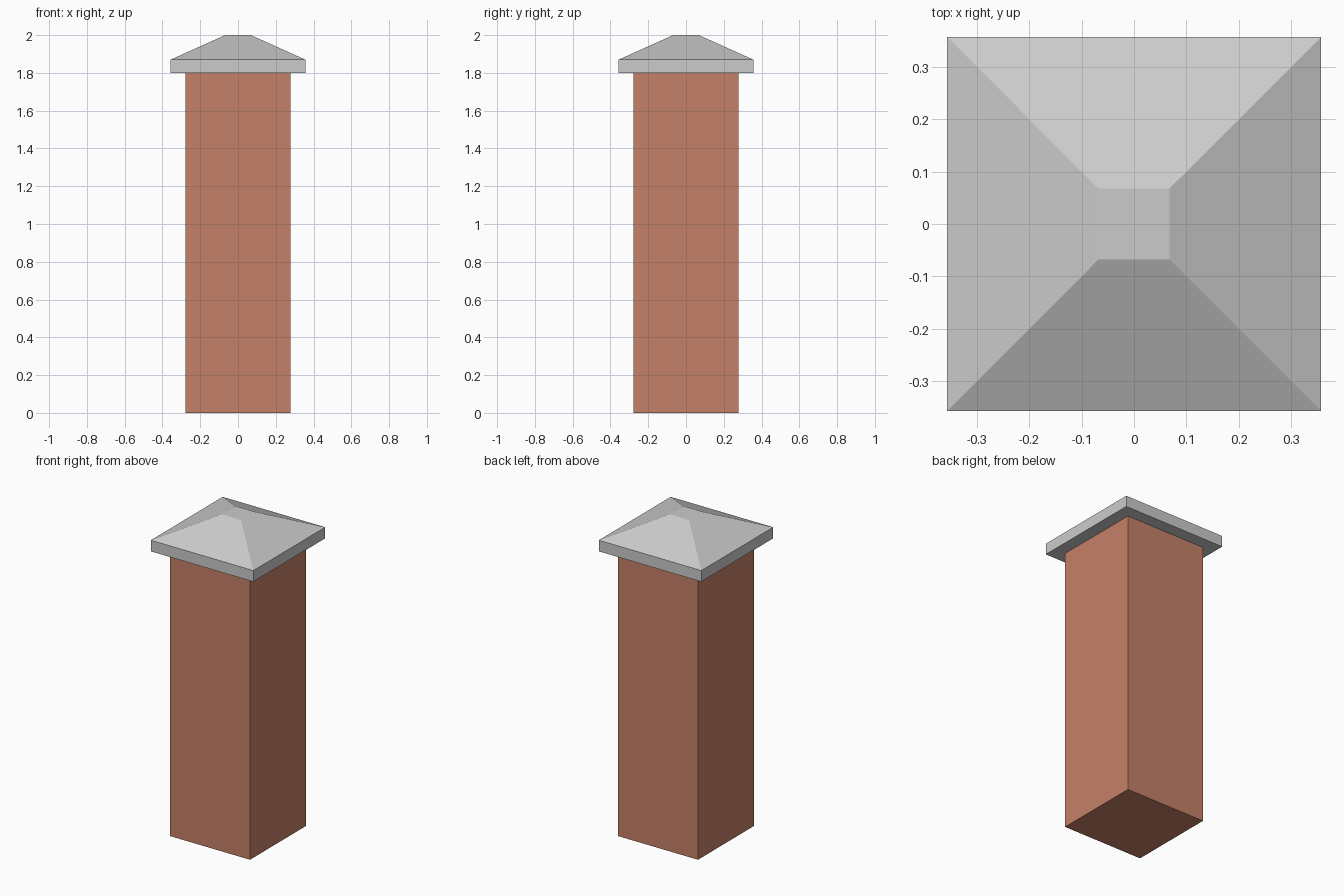
import bpy
import bmesh

if "Cube" in bpy.data.objects:
    bpy.data.objects.remove(bpy.data.objects["Cube"])


def square_loft(name, sections, color=None):
    """Closed solid through square sections given as (z, half width)."""
    bm = bmesh.new()
    rings = [[bm.verts.new((sx * h, sy * h, z))
              for sx, sy in ((-1, -1), (1, -1), (1, 1), (-1, 1))]
             for z, h in sections]
    for low, high in zip(rings, rings[1:]):
        for i in range(4):
            j = (i + 1) % 4
            bm.faces.new((low[i], low[j], high[j], high[i]))
    bm.faces.new(rings[0][::-1])
    bm.faces.new(rings[-1])
    mesh = bpy.data.meshes.new(name)
    bm.to_mesh(mesh)
    bm.free()
    if color:
        mat = bpy.data.materials.new(name + "_material")
        mat.diffuse_color = color
        mat.use_nodes = True
        mat.node_tree.nodes["Principled BSDF"].inputs["Base Color"].default_value = mat.diffuse_color
        mesh.materials.append(mat)
    obj = bpy.data.objects.new(name, mesh)
    bpy.context.collection.objects.link(obj)
    return obj


# Brick shaft
square_loft("brick_pillar", [(0, 0.279), (1.8, 0.279)], (0.56, 0.22, 0.14, 1))

# Overhanging stone cap: slab edge, then slope up to a small flat top
square_loft("stone_cap", [(1.8, 0.357), (1.87, 0.357), (2.0, 0.068)])
